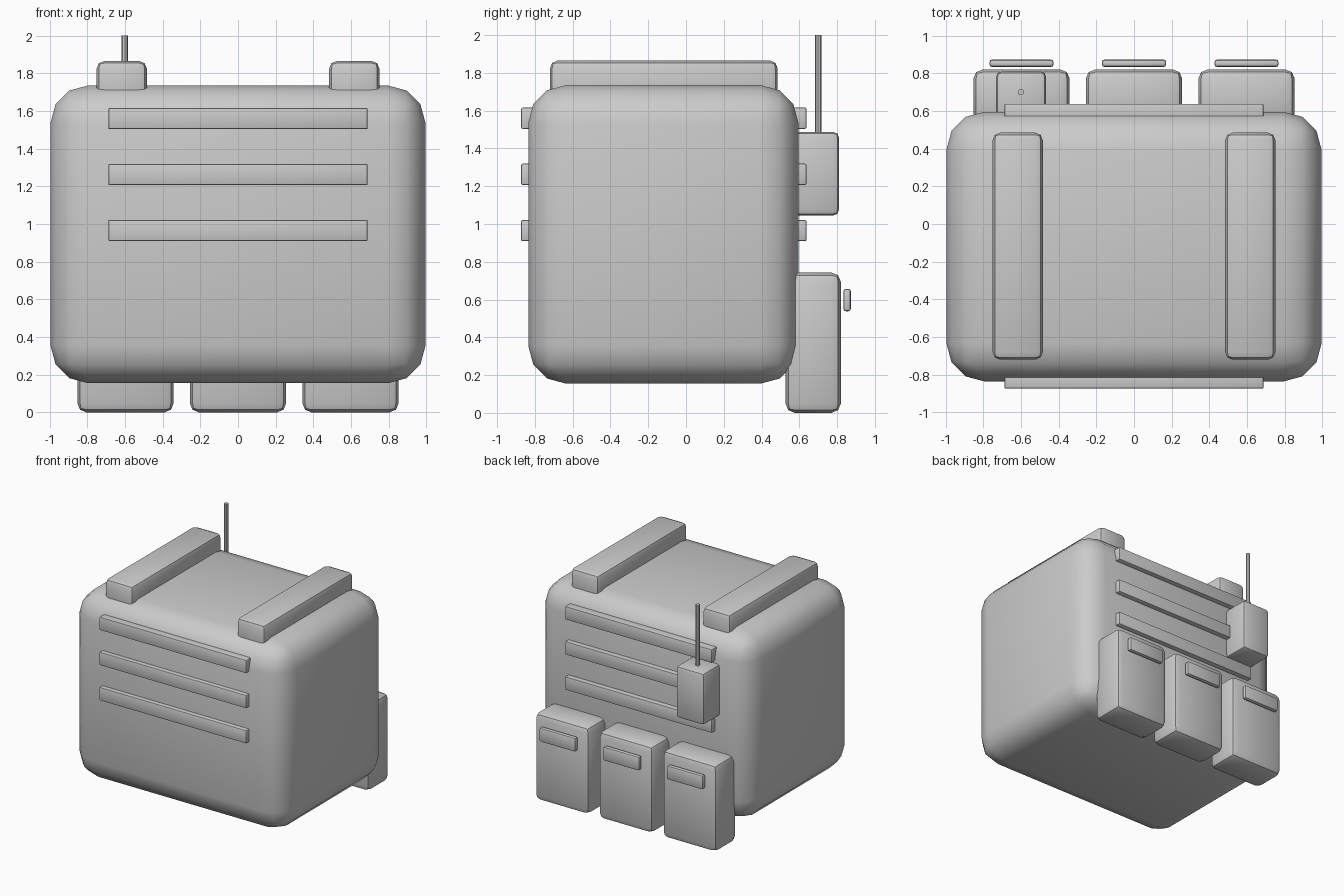
import bpy
import math

if "Cube" in bpy.data.objects:
    bpy.data.objects.remove(bpy.data.objects["Cube"], do_unlink=True)

GREY = (0.6, 0.6, 0.6, 1.0)
grey = bpy.data.materials.new("plain_grey")
grey.use_nodes = True
grey.diffuse_color = GREY
grey.node_tree.nodes["Principled BSDF"].inputs["Base Color"].default_value = GREY


def finish(obj, name):
    obj.name = name
    obj.data.materials.append(grey)
    bpy.ops.object.shade_smooth_by_angle(angle=math.radians(40))


def box(name, x, y, z, bevel, segments):
    """Rounded box spanning the (low, high) ranges x, y and z."""
    spans = (x, y, z)
    bpy.ops.mesh.primitive_cube_add(size=1, location=[(a + b) / 2 for a, b in spans])
    obj = bpy.context.object
    obj.scale = [b - a for a, b in spans]
    bpy.ops.object.transform_apply(location=False, rotation=False, scale=True)
    mod = obj.modifiers.new("rounding", "BEVEL")
    mod.width = bevel
    mod.segments = segments
    bpy.ops.object.modifier_apply(modifier=mod.name)
    finish(obj, name)


# Main pack body
box("body", (-0.995, 0.995), (-0.835, 0.595), (0.155, 1.735), 0.2, 3)

# Shoulder rails along the top
for side, cx in (("right", -0.617), ("left", 0.617)):
    box(side + "_top_rail", (cx - 0.133, cx + 0.133), (-0.72, 0.485), (1.6, 1.865), 0.04, 2)

# Horizontal webbing strips on front and back
for i, cz in enumerate((0.965, 1.263, 1.56)):
    for side, y in (("front", (-0.873, -0.78)), ("back", (0.54, 0.638))):
        box(f"{side}_strip_{i + 1}", (-0.688, 0.688), y, (cz - 0.056, cz + 0.056), 0.008, 2)

# Back pouches, each with a flap tab held just off its face
for side, cx in (("right", -0.597), ("middle", 0), ("left", 0.597)):
    box(side + "_pouch", (cx - 0.256, cx + 0.256), (0.527, 0.82), (0, 0.743), 0.05, 2)
    box(side + "_pouch_tab", (cx - 0.17, cx + 0.17), (0.833, 0.873), (0.538, 0.657), 0.014, 2)

# Radio with its antenna
box("radio", (-0.732, -0.466), (0.54, 0.81), (1.045, 1.487), 0.03, 2)
bpy.ops.mesh.primitive_cylinder_add(vertices=8, radius=0.017, depth=0.56, location=(-0.6, 0.7, 1.72))
finish(bpy.context.object, "antenna")
